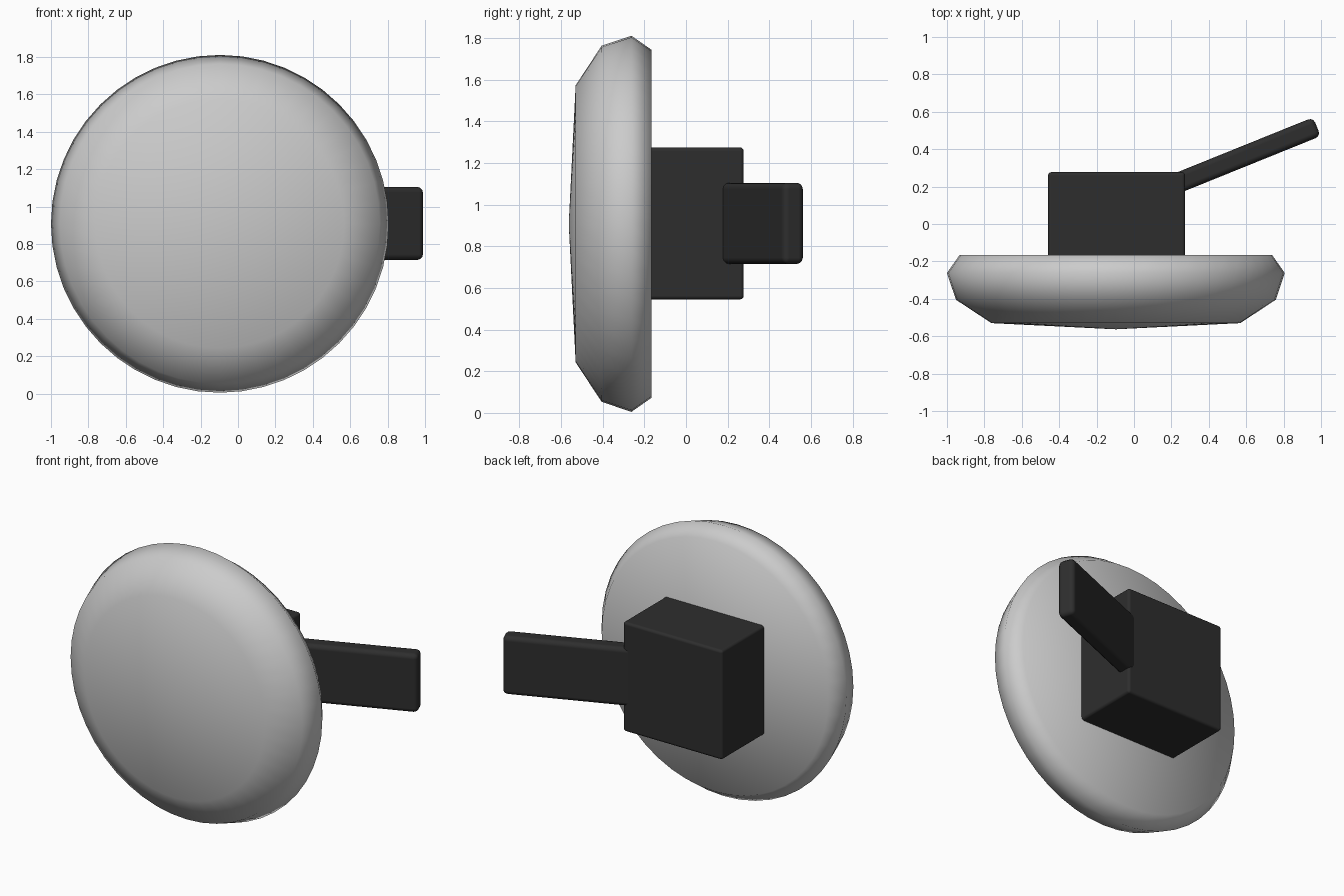
import bpy, bmesh, math
from mathutils import Matrix, Vector

if "Cube" in bpy.data.objects:
    bpy.data.objects.remove(bpy.data.objects["Cube"])


def material(name, rgb):
    m = bpy.data.materials.new(name)
    m.diffuse_color = (*rgb, 1.0)
    m.use_nodes = True
    m.node_tree.nodes["Principled BSDF"].inputs["Base Color"].default_value = m.diffuse_color
    return m


def finish(name, bm, mat):
    bmesh.ops.recalc_face_normals(bm, faces=bm.faces)
    mesh = bpy.data.meshes.new(name)
    bm.to_mesh(mesh)
    bm.free()
    mesh.materials.append(mat)
    mesh.polygons.foreach_set("use_smooth", [True] * len(mesh.polygons))
    obj = bpy.data.objects.new(name, mesh)
    bpy.context.collection.objects.link(obj)
    return obj


def rounded_box(name, size, center, angle, bevel, mat):
    bm = bmesh.new()
    bmesh.ops.create_cube(bm, size=1, matrix=Matrix.Diagonal((*size, 1)))
    obj = finish(name, bm, mat)
    obj.location = center
    obj.rotation_euler.z = angle
    mod = obj.modifiers.new("rounded_edges", "BEVEL")
    mod.width, mod.segments = bevel, 3
    mod.harden_normals = True
    return obj


def lathe(name, profile, center, sides, mat):
    # profile of (y, radius) pairs, spun about the y axis
    bm = bmesh.new()
    verts = [bm.verts.new((r, y, 0)) for y, r in profile]
    edges = [bm.edges.new(p) for p in zip(verts, verts[1:])]
    bmesh.ops.spin(bm, geom=verts + edges, cent=(0, 0, 0), axis=(0, 1, 0),
                   angle=math.tau, steps=sides, use_duplicate=False)
    bmesh.ops.remove_doubles(bm, verts=bm.verts, dist=1e-4)
    obj = finish(name, bm, mat)
    obj.location = center
    return obj


light = material("light_grey", (0.6, 0.6, 0.6))
dark = material("charcoal", (0.027, 0.027, 0.027))

# Round domed pad with a flat back
lathe("round_pad",
      [(-0.563, 0), (-0.53, 0.665), (-0.405, 0.855),
       (-0.262, 0.903), (-0.165, 0.835), (-0.165, 0)],
      (-0.097, 0, 0.908), 48, light)

# Block behind the pad
rounded_box("mount_block", (0.734, 0.46, 0.73), (-0.093, 0.047, 0.91), 0, 0.018, dark)

# Flat arm angled out of the block's back corner
tilt = math.radians(22)
length = 0.95
tip = Vector((0.978, 0.520, 0.91))
mid = tip - Vector((math.cos(tilt), math.sin(tilt), 0)) * length / 2
rounded_box("side_arm", (length, 0.108, 0.39), mid, tilt, 0.03, dark)
